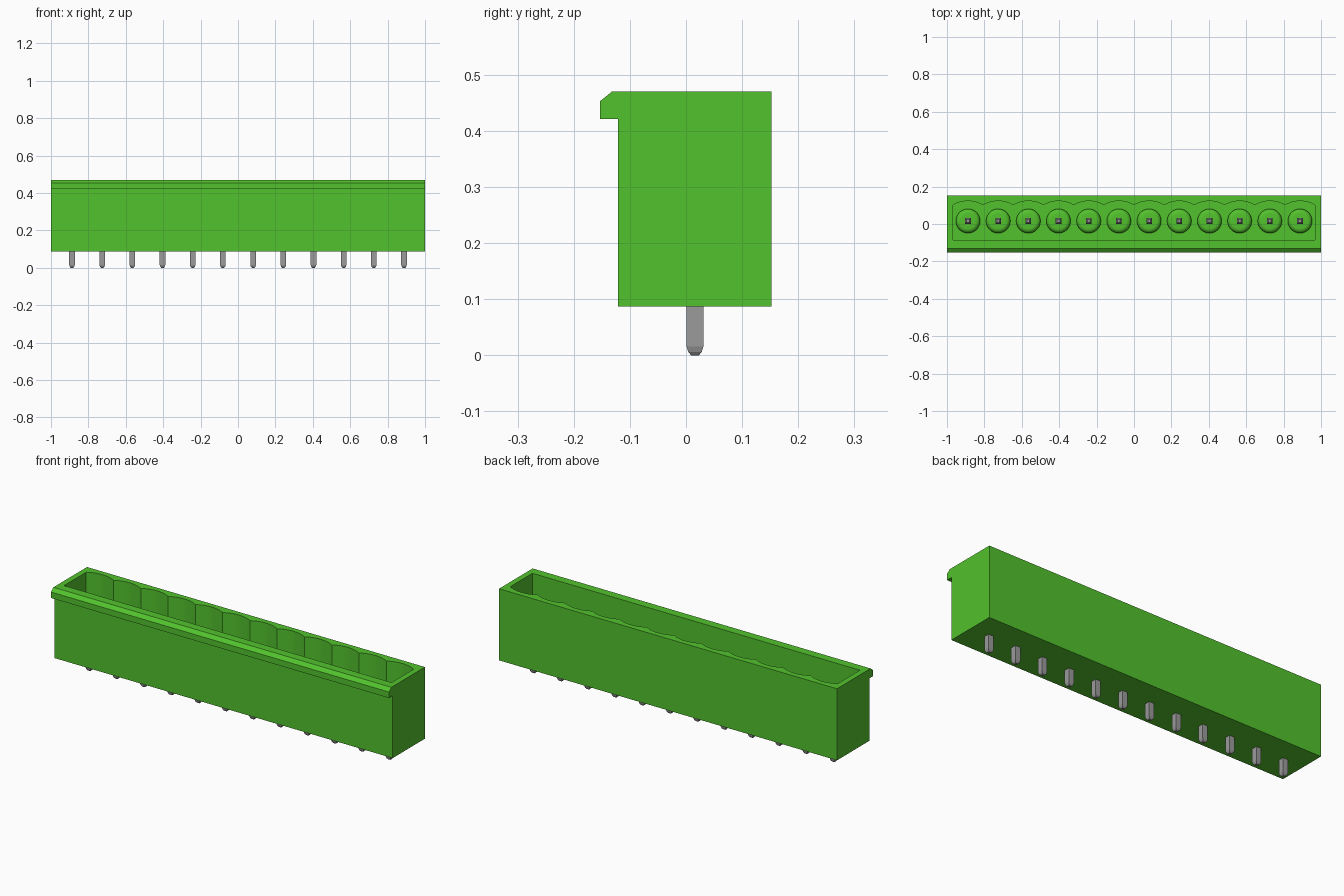
import bpy, bmesh, math

cube = bpy.data.objects.get("Cube")
if cube:
    bpy.data.objects.remove(cube, do_unlink=True)

PINS, PITCH, PIN_Y = 12, 0.1614, 0.016
FLOOR, BASE, TOP = 0.175, 0.087, 0.47


def material(name, rgb):
    m = bpy.data.materials.new(name)
    m.use_nodes = True
    m.diffuse_color = (*rgb, 1)
    m.node_tree.nodes["Principled BSDF"].inputs["Base Color"].default_value = (*rgb, 1)
    return m


green = material("green plastic", (0.085, 0.54, 0.026))
metal = material("grey metal", (0.33, 0.33, 0.33))


def finish(name, bm, mat):
    bmesh.ops.recalc_face_normals(bm, faces=bm.faces)
    mesh = bpy.data.meshes.new(name)
    bm.to_mesh(mesh)
    bm.free()
    mesh.materials.append(mat)
    ob = bpy.data.objects.new(name, mesh)
    bpy.context.collection.objects.link(ob)
    return ob


def smooth(ob):
    bpy.ops.object.select_all(action='DESELECT')
    ob.select_set(True)
    bpy.context.view_layer.objects.active = ob
    bpy.ops.object.shade_smooth_by_angle(angle=math.radians(30))


def prism(name, points, offset, mat):
    """Extrude a closed outline along offset."""
    bm = bmesh.new()
    face = bm.faces.new([bm.verts.new(p) for p in points])
    out = bmesh.ops.extrude_face_region(bm, geom=[face])
    verts = [g for g in out["geom"] if isinstance(g, bmesh.types.BMVert)]
    bmesh.ops.translate(bm, verts=verts, vec=offset)
    return finish(name, bm, mat)


def stack(name, rings, mat, x):
    """Capped loft through rings of (radius, z, sides)."""
    bm = bmesh.new()
    loops = []
    for r, z, n in rings:
        turn = math.pi / n
        loops.append([bm.verts.new((x + r * math.cos(turn + math.tau * i / n),
                                    PIN_Y + r * math.sin(turn + math.tau * i / n), z))
                      for i in range(n)])
    for a, b in zip(loops, loops[1:]):
        n = len(a)
        for i in range(n):
            bm.faces.new((a[i], a[(i + 1) % n], b[(i + 1) % n], b[i]))
    bm.faces.new(loops[0])
    bm.faces.new(loops[-1])
    return finish(name, bm, mat)


# Housing with the latch lip along its front rim
profile = [(-0.121, BASE), (0.152, BASE), (0.152, TOP), (-0.132, TOP),
           (-0.153, 0.453), (-0.153, 0.421), (-0.121, 0.421)]
housing = prism("housing", [(-1, y, z) for y, z in profile], (2, 0, 0), green)

# Cavity outline: straight front, one shallow arc per pin along the back
half, sag, cusp = PITCH / 2, 0.022, 0.101
radius = (half ** 2 + sag ** 2) / (2 * sag)
spread = math.asin(half / radius)
outline = [(0.969, -0.086), (0.969, cusp)]
for p in reversed(range(PINS)):
    cx = (p - (PINS - 1) / 2) * PITCH
    for i in range(0 if p < PINS - 1 else 1, 10):
        a = spread * (1 - 2 * i / 10)
        outline.append((cx + radius * math.sin(a),
                        cusp + sag - radius + radius * math.cos(a)))
outline += [(-0.969, cusp), (-0.969, -0.086)]
cutter = prism("cavity_cutter", [(x, y, FLOOR) for x, y in outline], (0, 0, 0.5), green)
cutter.hide_render = True

cut = housing.modifiers.new("cavity", 'BOOLEAN')
cut.operation, cut.solver, cut.object = 'DIFFERENCE', 'EXACT', cutter
bpy.context.view_layer.objects.active = housing
bpy.ops.object.modifier_apply(modifier=cut.name)
bpy.data.objects.remove(cutter, do_unlink=True)
smooth(housing)

# Rounded collar on the cavity floor around each square pin
collar = [(0.065, FLOOR - 0.01, 32)]
for i in range(7):
    a = math.pi / 2 * i / 6
    collar.append((0.041 + 0.024 * math.cos(a), FLOOR + 0.02 + 0.024 * math.sin(a), 32))
s = math.sqrt(2)
pin = [(0.007 * s, 0, 4), (0.012 * s, 0.006, 4), (0.015 * s, 0.016, 4),
       (0.015 * s, 0.375, 4), (0.007 * s, 0.395, 4)]
for p in range(PINS):
    x = (p - (PINS - 1) / 2) * PITCH
    smooth(stack(f"pin_collar_{p + 1}", collar, green, x))
    stack(f"pin_{p + 1}", pin, metal, x)
